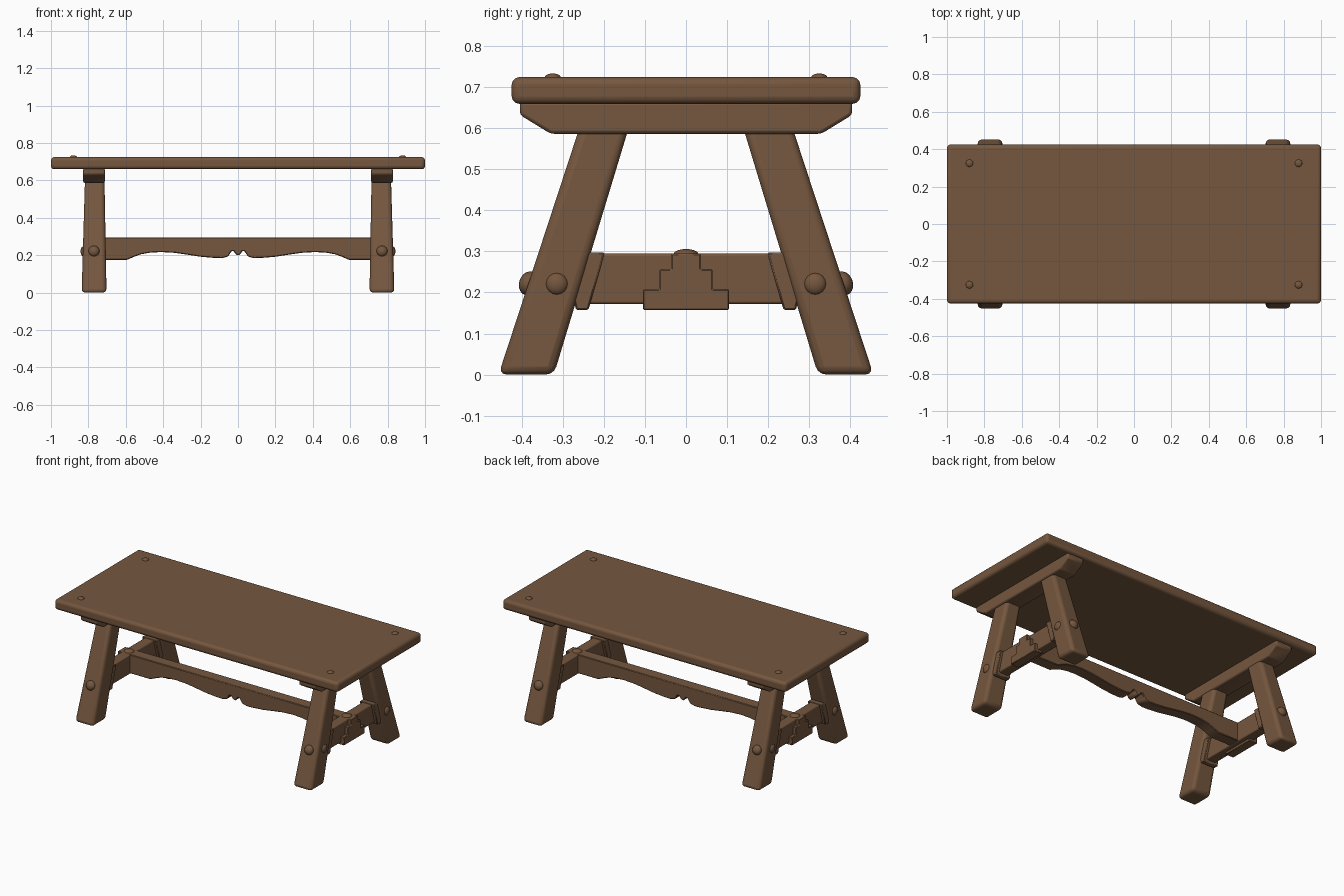
import bpy, bmesh, math
from mathutils import Vector

if "Cube" in bpy.data.objects:
    bpy.data.objects.remove(bpy.data.objects["Cube"])

wood = bpy.data.materials.new("brown wood")
wood.diffuse_color = (0.178, 0.095, 0.049, 1)
wood.use_nodes = True
wood.node_tree.nodes["Principled BSDF"].inputs["Base Color"].default_value = wood.diffuse_color


def finish(name, bm, bevel=0.0, segments=3):
    bmesh.ops.recalc_face_normals(bm, faces=bm.faces)
    mesh = bpy.data.meshes.new(name)
    bm.to_mesh(mesh)
    bm.free()
    ob = bpy.data.objects.new(name, mesh)
    bpy.context.collection.objects.link(ob)
    mesh.materials.append(wood)
    if bevel:
        mod = ob.modifiers.new("rounded edges", 'BEVEL')
        mod.width, mod.segments = bevel, segments
        mod.limit_method, mod.angle_limit = 'ANGLE', math.radians(25)
    bpy.ops.object.select_all(action='DESELECT')
    bpy.context.view_layer.objects.active = ob
    ob.select_set(True)
    bpy.ops.object.shade_smooth_by_angle(angle=math.radians(40))
    return ob


def loft(name, low, high, bevel=0.0, segments=3):
    """Solid between two matching outlines."""
    bm = bmesh.new()
    a = [bm.verts.new(p) for p in low]
    b = [bm.verts.new(p) for p in high]
    bm.faces.new(a)
    bm.faces.new(b)
    for i in range(len(a)):
        j = (i + 1) % len(a)
        bm.faces.new((a[i], a[j], b[j], b[i]))
    return finish(name, bm, bevel, segments)


def prism_x(name, yz, x0, x1, bevel=0.0, segments=2):
    return loft(name, [(x0, y, z) for y, z in yz], [(x1, y, z) for y, z in yz], bevel, segments)


def box(name, x0, x1, y0, y1, z0, z1, bevel=0.0, segments=3):
    return prism_x(name, [(y0, z0), (y1, z0), (y1, z1), (y0, z1)], x0, x1, bevel, segments)


def peg(name, base, direction, radius, height):
    """Domed peg head."""
    bm = bmesh.new()
    bmesh.ops.create_uvsphere(bm, u_segments=16, v_segments=10, radius=1)
    for v in bm.verts:
        v.co = Vector((v.co.x * radius, v.co.y * radius, v.co.z * height))
    ob = finish(name, bm)
    ob.location = base
    ob.rotation_euler = Vector(direction).to_track_quat('Z', 'Y').to_euler()


# Tabletop
box("tabletop", -1, 1, -0.425, 0.425, 0.66, 0.725, 0.018)

# Long stretcher with a scalloped lower edge
half = [(0.76, 0.175), (0.595, 0.175), (0.56, 0.19), (0.52, 0.205), (0.47, 0.214),
        (0.41, 0.217), (0.34, 0.213), (0.27, 0.203), (0.2, 0.192), (0.13, 0.186),
        (0.085, 0.185), (0.055, 0.192), (0.045, 0.205), (0.035, 0.222), (0.022, 0.222),
        (0.015, 0.208)]
outline = half + [(0, 0.198)] + [(-x, z) for x, z in reversed(half)]
outline += [(-0.76, 0.295), (0.76, 0.295)]
loft("long_stretcher", [(x, -0.037, z) for x, z in outline],
     [(x, 0.037, z) for x, z in outline], 0.004, 1)

for sx in (-1, 1):
    # Cleat under the top
    prism_x("cleat", [(-0.33, 0.587), (0.33, 0.587), (0.405, 0.633), (0.405, 0.665),
                      (-0.405, 0.665), (-0.405, 0.633)], sx * 0.712, sx * 0.828, 0.008)
    # Cross rail between the legs
    box("cross_rail", sx * 0.735, sx * 0.8, -0.33, 0.33, 0.172, 0.295, 0.006, 2)
    # Stepped block at the joint
    prism_x("stepped_block", [(-0.105, 0.157), (0.105, 0.157), (0.105, 0.208), (0.065, 0.208),
                              (0.065, 0.257), (0.036, 0.257), (0.036, 0.295), (-0.036, 0.295),
                              (-0.036, 0.257), (-0.065, 0.257), (-0.065, 0.208),
                              (-0.105, 0.208)], sx * 0.765, sx * 0.822, 0.003, 1)
    peg("joint_peg", (sx * 0.768, 0, 0.294), (0, 0, 1), 0.03, 0.012)

    for sy in (-1, 1):
        # Splayed leg, tapering upward
        def ring(z, y0, y1, x0, x1):
            return [(sx * x0, sy * y0, z), (sx * x1, sy * y0, z),
                    (sx * x1, sy * y1, z), (sx * x0, sy * y1, z)]
        loft("leg", ring(0, 0.322, 0.457, 0.703, 0.836),
             ring(0.61, 0.137, 0.257, 0.714, 0.818), 0.02)
        # Slanted collar where the rail meets the leg
        prism_x("rail_collar", [(sy * 0.198, 0.298), (sy * 0.238, 0.157), (sy * 0.268, 0.157),
                                (sy * 0.30, 0.298)], sx * 0.718, sx * 0.818, 0.004, 1)
        # Pegs on the legs and tabletop
        peg("leg_end_peg", (sx * 0.77, sy * 0.383, 0.222), (0, sy, 0.32), 0.03, 0.024)
        peg("leg_side_peg", (sx * 0.826, sy * 0.315, 0.221), (sx, 0, 0), 0.027, 0.016)
        peg("top_peg", (sx * 0.88, sy * 0.325, 0.724), (0, 0, 1), 0.02, 0.01)
